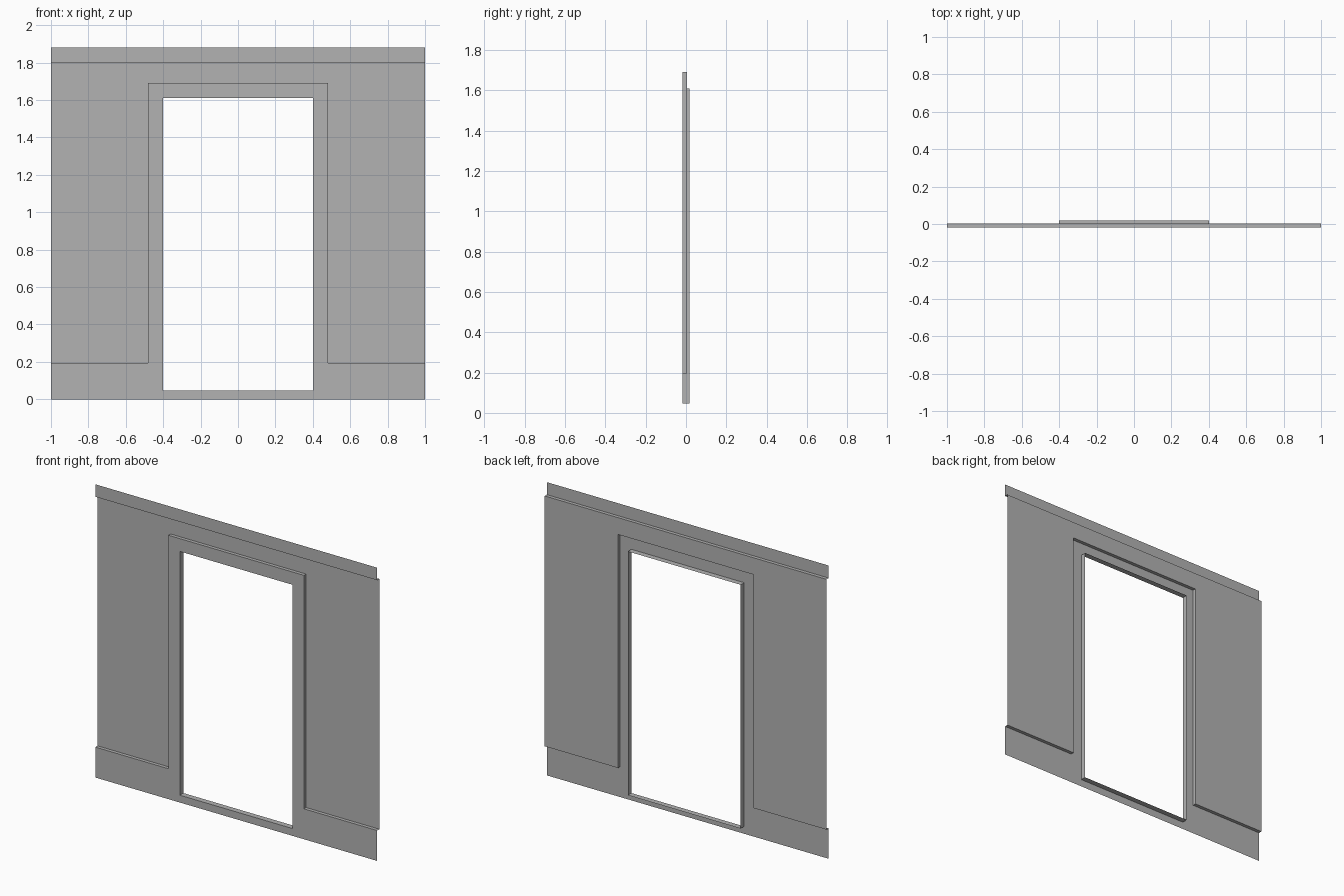
import bpy
import bmesh

if "Cube" in bpy.data.objects:
    bpy.data.objects.remove(bpy.data.objects["Cube"], do_unlink=True)

# Depth planes of the wall
FRONT, PANEL, BACK = -0.018, 0.004, 0.018
# Heights and half widths
BASE, RAIL, TOP = 0.195, 1.80, 1.88
SILL, DOOR, HEAD = 0.047, 1.61, 1.692
HALF, OPEN, CASING = 1.0, 0.40, 0.48

grey = bpy.data.materials.new("plain_grey")
grey.use_nodes = True
colour = (0.45, 0.45, 0.45, 1)
grey.diffuse_color = colour
grey.node_tree.nodes["Principled BSDF"].inputs["Base Color"].default_value = colour


def finish(name, bm):
    bmesh.ops.remove_doubles(bm, verts=bm.verts, dist=0.0001)
    mesh = bpy.data.meshes.new(name)
    bm.to_mesh(mesh)
    bm.free()
    mesh.materials.append(grey)
    obj = bpy.data.objects.new(name, mesh)
    bpy.context.collection.objects.link(obj)


def sheet(name, y, rects):
    """Flat, front-facing rectangles (x0, x1, z0, z1) at depth y."""
    bm = bmesh.new()
    for x0, x1, z0, z1 in rects:
        corners = ((x0, z0), (x1, z0), (x1, z1), (x0, z1))
        bm.faces.new([bm.verts.new((x, y, z)) for x, z in corners])
    finish(name, bm)


def ribbon(name, path, y0, y1, closed=False):
    """Strip that follows an (x, z) path and spans two depths."""
    bm = bmesh.new()
    ends = path[1:] + path[:1] if closed else path[1:]
    for (xa, za), (xb, zb) in zip(path, ends):
        quad = ((xa, y0, za), (xa, y1, za), (xb, y1, zb), (xb, y0, zb))
        bm.faces.new([bm.verts.new(p) for p in quad])
    finish(name, bm)


# Raised trim: skirting, door casing and top rail
sheet("skirting", FRONT, [(-HALF, -CASING, 0, BASE), (CASING, HALF, 0, BASE)])
sheet("door_casing", FRONT, [
    (-CASING, -OPEN, 0, HEAD), (OPEN, CASING, 0, HEAD),
    (-OPEN, OPEN, DOOR, HEAD), (-OPEN, OPEN, 0, SILL)])
sheet("top_rail", FRONT, [(-HALF, HALF, RAIL, TOP)])

# Recessed wall surface
sheet("wall_panel", PANEL, [
    (-HALF, -CASING, BASE, RAIL), (CASING, HALF, BASE, RAIL),
    (-CASING, CASING, HEAD, RAIL)])

# Steps between the trim and the wall surface
ribbon("trim_step", [(-HALF, BASE), (-CASING, BASE), (-CASING, HEAD),
                     (CASING, HEAD), (CASING, BASE), (HALF, BASE)], FRONT, PANEL)
ribbon("rail_step", [(HALF, RAIL), (-HALF, RAIL)], FRONT, PANEL)

# Lining of the door opening
ribbon("door_lining", [(-OPEN, SILL), (OPEN, SILL), (OPEN, DOOR), (-OPEN, DOOR)],
       FRONT, BACK, closed=True)
